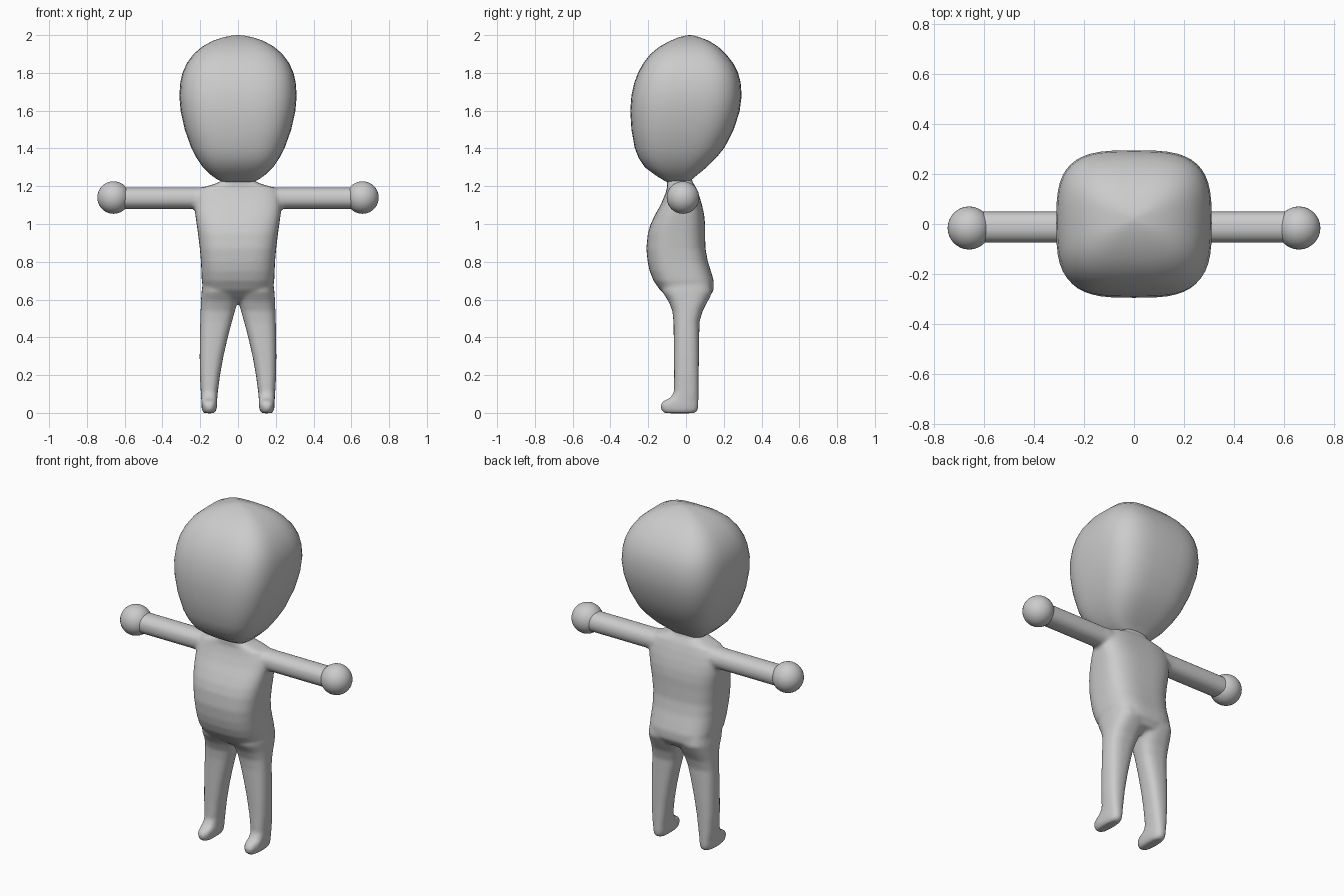
import bpy, bmesh, math

if "Cube" in bpy.data.objects:
    bpy.data.objects.remove(bpy.data.objects["Cube"])

grey = bpy.data.materials.new("plain grey")
grey.diffuse_color = (0.6, 0.6, 0.6, 1)
grey.use_nodes = True
grey.node_tree.nodes["Principled BSDF"].inputs["Base Color"].default_value = grey.diffuse_color


def power(v, n):
    return math.copysign(abs(v) ** (2 / n), v)


def loft(bm, rings, n, axis="z", sides=48):
    """Skin rounded-box rings (station, a_min, a_max, b_min, b_max)."""
    loops = []
    for s, a0, a1, b0, b1 in rings:
        loop = []
        for i in range(sides):
            t = 2 * math.pi * i / sides
            a = (a0 + a1) / 2 + (a1 - a0) / 2 * power(math.cos(t), n)
            b = (b0 + b1) / 2 + (b1 - b0) / 2 * power(math.sin(t), n)
            loop.append(bm.verts.new((a, b, s) if axis == "z" else (s, a, b)))
        loops.append(loop)
    for lo, hi in zip(loops, loops[1:]):
        for i in range(sides):
            j = (i + 1) % sides
            bm.faces.new((lo[i], lo[j], hi[j], hi[i]))
    bm.faces.new(loops[0][::-1])
    bm.faces.new(loops[-1])


def finish(name, bm):
    bmesh.ops.recalc_face_normals(bm, faces=bm.faces)
    mesh = bpy.data.meshes.new(name)
    bm.to_mesh(mesh)
    bm.free()
    mesh.materials.append(grey)
    mesh.shade_smooth()
    obj = bpy.data.objects.new(name, mesh)
    bpy.context.collection.objects.link(obj)
    return obj


def blend(obj, voxel, rounds):
    """Fuse overlapping shells into one soft skin."""
    remesh = obj.modifiers.new("fuse", "REMESH")
    remesh.mode = "VOXEL"
    remesh.voxel_size = voxel
    remesh.use_smooth_shade = True
    smooth = obj.modifiers.new("soften", "SMOOTH")
    smooth.factor = 0.5
    smooth.iterations = rounds


# Head: z, half width, front y, back y
head_rows = [(1.222, .08, -.10, .02), (1.235, .11, -.125, .03), (1.26, .145, -.165, .06),
             (1.3, .187, -.22, .11), (1.35, .22, -.252, .16), (1.4, .247, -.272, .203),
             (1.5, .283, -.29, .255), (1.6, .305, -.296, .286), (1.68, .312, -.29, .296),
             (1.75, .306, -.274, .29), (1.8, .295, -.255, .277), (1.85, .273, -.228, .252),
             (1.9, .237, -.19, .213), (1.94, .19, -.14, .17), (1.97, .135, -.085, .122),
             (1.99, .075, -.035, .07), (1.998, .03, 0, .04), (2.0, .005, .015, .025)]
bm = bmesh.new()
loft(bm, [(z, -w, w, f, b) for z, w, f, b in head_rows], 3.3)
head = finish("head", bm)
soft = head.modifiers.new("soften", "SMOOTH")
soft.factor, soft.iterations = 0.3, 2

# Body: torso with neck, arms and legs fused together
torso_rows = [(.585, .10, -.045, .06), (.61, .15, -.09, .12), (.65, .182, -.137, .147),
              (.7, .192, -.172, .147), (.75, .194, -.192, .132), (.8, .196, -.203, .116),
              (.87, .202, -.21, .103), (.95, .212, -.202, .101), (1.0, .219, -.187, .101),
              (1.05, .226, -.163, .096), (1.1, .23, -.135, .085), (1.15, .225, -.113, .07),
              (1.19, .20, -.10, .055), (1.21, .13, -.10, .043), (1.225, .09, -.10, .032),
              (1.27, .085, -.10, .03)]
bm = bmesh.new()
loft(bm, [(z, -w, w, f, b) for z, w, f, b in torso_rows], 3)

# Legs with feet: z, inner x, outer x, front y, back y
leg_rows = [(-.002, .125, .18, -.11, .045), (.012, .115, .19, -.13, .062),
            (.04, .11, .194, -.136, .066), (.062, .11, .194, -.122, .066),
            (.078, .11, .195, -.085, .066), (.11, .107, .197, -.064, .066),
            (.2, .095, .202, -.063, .067), (.3, .077, .203, -.064, .069),
            (.4, .054, .202, -.065, .07), (.48, .033, .2, -.066, .071),
            (.54, .016, .198, -.072, .088), (.59, .002, .196, -.092, .115),
            (.64, 0, .193, -.125, .14), (.7, .01, .185, -.13, .13)]
arm_rows = [(.1, -.075, .05, 1.08, 1.192), (.2, -.077, .052, 1.077, 1.195),
            (.24, -.075, .05, 1.08, 1.193), (.64, -.075, .05, 1.08, 1.193)]
for side in (-1, 1):
    loft(bm, [(z, side * i, side * o, f, b) for z, i, o, f, b in leg_rows], 2.6)
    loft(bm, [(side * x, *r) for x, *r in arm_rows], 2.2, "x")
body = finish("body", bm)
blend(body, 0.01, 6)

# Hands
for side, label in ((-1, "right"), (1, "left")):
    bm = bmesh.new()
    bmesh.ops.create_uvsphere(bm, u_segments=32, v_segments=20, radius=.086)
    bmesh.ops.translate(bm, verts=bm.verts, vec=(side * .659, -.016, 1.14))
    finish(label + "_hand", bm)
